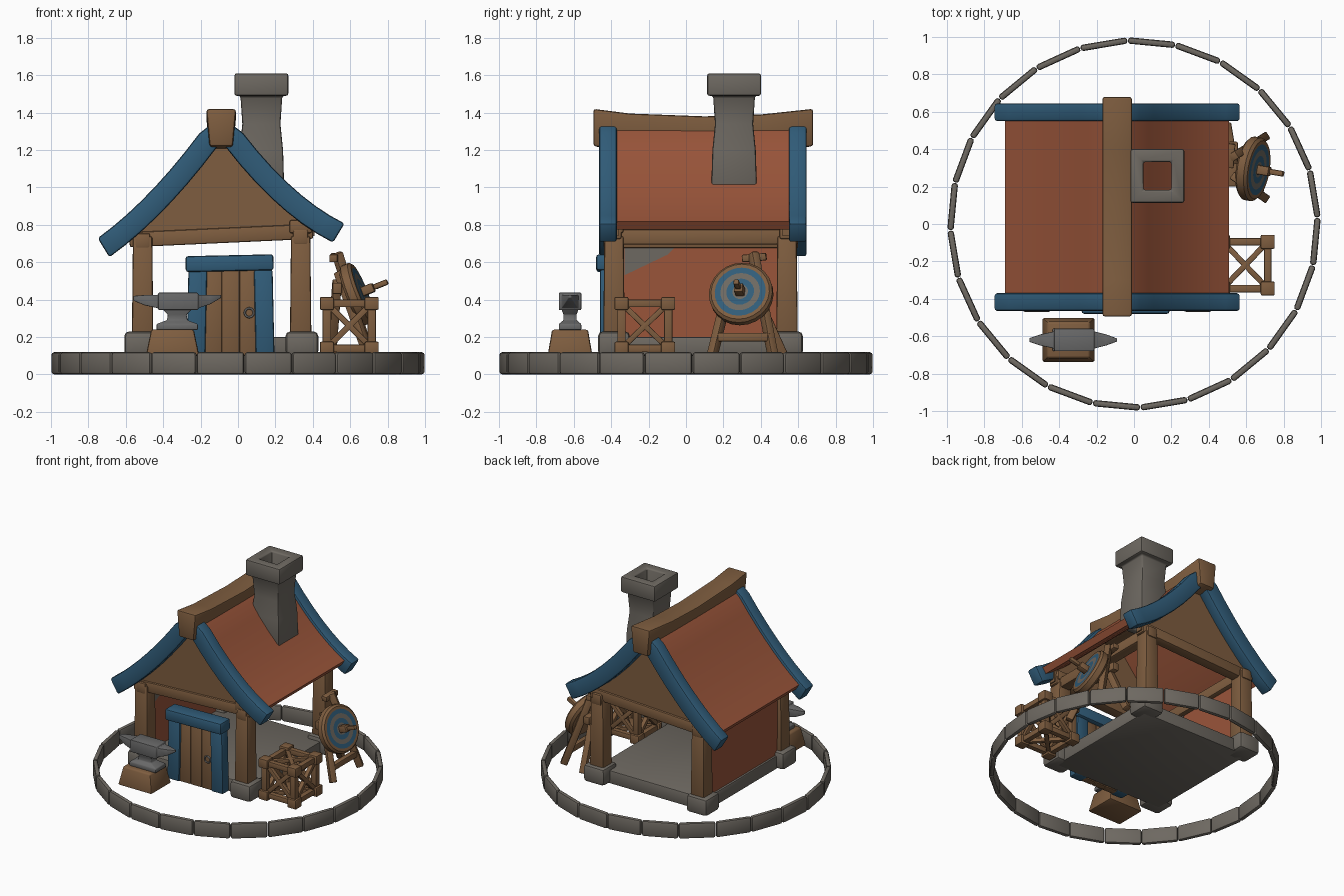
import bpy, bmesh, math
from mathutils import Vector, Matrix

if "Cube" in bpy.data.objects:
    bpy.data.objects.remove(bpy.data.objects["Cube"])

def material(name, rgb):
    m = bpy.data.materials.new(name)
    m.use_nodes = True
    m.diffuse_color = (*rgb, 1)
    m.node_tree.nodes["Principled BSDF"].inputs["Base Color"].default_value = (*rgb, 1)
    return m

STONE = material("stone grey", (0.155, 0.14, 0.12))
WOOD = material("brown wood", (0.21, 0.11, 0.05))
BLUE = material("blue paint", (0.03, 0.107, 0.19))
CLAY = material("terracotta", (0.32, 0.09, 0.042))
IRON = material("iron grey", (0.14, 0.14, 0.14))

def finish(name, bm, mats, bevel=0):
    bmesh.ops.recalc_face_normals(bm, faces=bm.faces)
    if bevel:
        edges = [e for e in bm.edges if e.calc_face_angle(0) > 0.6]
        bmesh.ops.bevel(bm, geom=edges, offset=bevel, segments=2, profile=0.5,
                        affect='EDGES', clamp_overlap=True)
    mesh = bpy.data.meshes.new(name)
    bm.to_mesh(mesh)
    bm.free()
    for m in mats:
        mesh.materials.append(m)
    ob = bpy.data.objects.new(name, mesh)
    bpy.context.collection.objects.link(ob)
    bpy.ops.object.select_all(action='DESELECT')
    ob.select_set(True)
    bpy.context.view_layer.objects.active = ob
    bpy.ops.object.shade_smooth_by_angle(angle=math.radians(40))
    return ob

def block(center, size, turn=0):
    return (Matrix.Translation(center) @ Matrix.Rotation(turn, 4, 'Z')
            @ Matrix.Diagonal((*size, 1)))

def rod(a, b, w, d):
    a, b = Vector(a), Vector(b)
    q = (b - a).to_track_quat('Z', 'Y').to_matrix().to_4x4()
    return Matrix.Translation((a + b) / 2) @ q @ Matrix.Diagonal((w, d, (b - a).length, 1))

def part(name, mat, shapes, bevel=0.01, taper=1):
    """Bevelled boxes; taper scales their tops."""
    bm = bmesh.new()
    for m in shapes:
        for v in bmesh.ops.create_cube(bm, size=1)["verts"]:
            if v.co.z > 0:
                v.co.x *= taper
                v.co.y *= taper
            v.co = m @ v.co
    return finish(name, bm, [mat], bevel)

def loft(name, mats, rings, bevel=0, closed=False, bands=None):
    """Skin through rings of equal point count; bands gives a material index per band."""
    bm = bmesh.new()
    vs = [[bm.verts.new(p) for p in r] for r in rings]
    n = len(vs[0])
    pairs = list(zip(vs, vs[1:])) + ([(vs[-1], vs[0])] if closed else [])
    for k, (r, s) in enumerate(pairs):
        for i in range(n):
            f = bm.faces.new((r[i], r[(i + 1) % n], s[(i + 1) % n], s[i]))
            f.material_index = bands[k] if bands else 0
    if not closed:
        bm.faces.new(vs[0])
        bm.faces.new(vs[-1]).material_index = bands[-1] if bands else 0
    return finish(name, bm, mats, bevel)

def rect(hx, hy, z, cx, cy):
    return [(cx + i * hx, cy + j * hy, z) for i, j in ((-1, -1), (1, -1), (1, 1), (-1, 1))]

# Ring of kerb stones
stones = []
for k in range(24):
    a = math.radians(-80.5 + 15 * k)
    stones.append(block((0.974 * math.cos(a), 0.974 * math.sin(a), 0.06),
                        (0.034, 0.253, 0.118), a))
part("kerb_stones", STONE, stones, 0.014)

# Floor, corner stones and posts
CX, CY = -0.09, 0.08
part("floor", STONE, [block((CX, CY, 0.15), (0.92, 0.94, 0.1))], 0.01)
corners = [(x, y) for x in (-0.51, 0.335) for y in (-0.385, 0.54)]
part("corner_stones", STONE, [block((x * 1.02, y, 0.165), (0.175, 0.17, 0.13))
                              for x, y in corners], 0.025)
part("posts", WOOD, [block((x, y, 0.46), (0.115, 0.115, 0.56)) for x, y in corners], 0.012, 0.9)

# Top plates and side wall
plates = [rod((-0.58, y, 0.72), (0.4, y, 0.765), 0.08, 0.08) for y in (-0.385, 0.54)]
plates += [rod((x, -0.44, z), (x, 0.6, z), 0.08, 0.08) for x, z in ((-0.51, 0.715), (0.335, 0.735))]
part("top_plates", WOOD, plates, 0.01)
part("plate_end", WOOD, [block((0.335, -0.385, 0.79), (0.12, 0.1, 0.07))], 0.01)
part("side_wall", CLAY, [block((-0.52, 0.08, 0.44), (0.03, 0.84, 0.54))], 0)
loft("wall_patch", [STONE], [[(x, -0.33, 0.69), (x, -0.05, 0.69), (x, -0.1, 0.64), (x, -0.33, 0.53)]
                             for x in (-0.506, -0.5)])

# Curved roof line
def roof_point(side, a, depth):
    slope = 1.31 * a - 1.47
    z = min(1.35, 1.453 - 1.47 * a + 0.655 * a * a) + 0.09 * side * a * a
    n = Vector((-slope * side, 0, 1)).normalized()
    return Vector((CX + side * a, 0, z)) - n * depth

def roof_strip(name, mat, side, start, end, y0, y1, top, low, bevel):
    rings = []
    for k in range(9):
        a = start + (end - start) * k / 8
        p, q = roof_point(side, a, top), roof_point(side, a, low)
        rings.append([(p.x, y0, p.z), (p.x, y1, p.z), (q.x, y1, q.z), (q.x, y0, q.z)])
    loft(name, [mat], rings, bevel)

for side, label in ((1, "left"), (-1, "right")):
    roof_strip(label + "_roof", CLAY, side, 0.04, 0.61, -0.39, 0.57, 0.02, 0.07, 0)
    for y0, y1, end in ((-0.465, -0.37, "front"), (0.55, 0.645, "back")):
        roof_strip(f"{label}_{end}_trim", BLUE, side, 0.04, 0.66, y0, y1, 0, 0.12, 0.014)

# Gables under the roof line
for y, label in ((-0.385, "front"), (0.54, "back")):
    rings = []
    for k in range(-10, 11):
        p = roof_point(1 if k >= 0 else -1, abs(k) * 0.05, 0)
        z = max(0.745, p.z - 0.08)
        rings.append([(p.x, y - 0.025, z), (p.x, y + 0.025, z),
                      (p.x, y + 0.025, 0.74), (p.x, y - 0.025, 0.74)])
    loft(label + "_gable", [WOOD], rings)

# Sagging ridge beam
loft("ridge_beam", [WOOD],
     [[(CX - 0.08, y, z), (CX + 0.08, y, z), (CX + 0.062, y, z - 0.2), (CX - 0.062, y, z - 0.2)]
      for y, z in ((-0.495, 1.42), (-0.3, 1.395), (0.1, 1.38), (0.4, 1.39), (0.68, 1.42))], 0.014)

# Hollow chimney
loft("chimney", [STONE], [rect(h, h, z, 0.125, 0.257) for h, z in (
    (0.122, 1.0), (0.116, 1.2), (0.102, 1.34), (0.112, 1.49), (0.144, 1.49),
    (0.144, 1.61), (0.075, 1.61), (0.075, 1.0))], 0.012, closed=True)

# Door with frame and ring handle
part("door", WOOD, [block((-0.135 + 0.095 * k, -0.42, 0.33), (0.094, 0.05, 0.46))
                    for k in range(3)], 0.005)
part("door_jambs", BLUE, [rod((-0.225, -0.42, 0.1), (-0.215, -0.42, 0.56), 0.08, 0.1),
                          rod((0.145, -0.42, 0.1), (0.135, -0.42, 0.56), 0.08, 0.1)], 0.012)
part("door_lintel", BLUE, [rod((-0.28, -0.42, 0.59), (0.19, -0.42, 0.6), 0.12, 0.085)], 0.014)
bpy.ops.mesh.primitive_torus_add(major_segments=16, minor_segments=6, major_radius=0.024,
                                 minor_radius=0.006, location=(0.06, -0.452, 0.33),
                                 rotation=(math.pi / 2, 0, 0))
handle = bpy.context.object
handle.name = "door_handle"
handle.data.materials.append(IRON)
bpy.ops.object.shade_smooth()

# Anvil on a wooden block
AX, AY = -0.325, -0.62
part("anvil_block", WOOD, [block((AX - 0.025, AY, 0.17), (0.285, 0.24, 0.14))], 0.012, 0.8)
loft("anvil_foot", [IRON], [rect(hx, hy, z, AX, AY) for hx, hy, z in (
    (0.11, 0.06, 0.238), (0.11, 0.06, 0.27), (0.055, 0.035, 0.29),
    (0.05, 0.035, 0.32), (0.09, 0.05, 0.36))], 0.005)
loft("anvil_head", [IRON], [
    [(x, AY - h, lo), (x, AY + h, lo), (x, AY + h, hi), (x, AY - h, hi)]
    for x, h, lo, hi in ((-0.56, 0.01, 0.395, 0.42), (-0.5, 0.03, 0.37, 0.425),
                         (-0.43, 0.045, 0.355, 0.425), (-0.425, 0.06, 0.345, 0.437),
                         (-0.215, 0.06, 0.345, 0.437), (-0.21, 0.045, 0.355, 0.425),
                         (-0.15, 0.03, 0.375, 0.425), (-0.09, 0.008, 0.41, 0.425))], 0.004)

# Open crate: corner cubes, edge bars and crossed braces
XS, YS, ZS = (0.475, 0.715), (-0.345, -0.095), (0.14, 0.38)
part("crate_corners", WOOD, [block((x, y, z), (0.075, 0.075, 0.07))
                             for x in XS for y in YS for z in ZS], 0.008)
bars = [rod((XS[0], y, z), (XS[1], y, z), 0.04, 0.04) for y in YS for z in ZS]
bars += [rod((x, YS[0], z), (x, YS[1], z), 0.04, 0.04) for x in XS for z in ZS]
bars += [rod((x, y, ZS[0]), (x, y, ZS[1]), 0.045, 0.045) for x in XS for y in YS]
part("crate_bars", WOOD, bars, 0.005)
braces = []
for f in (0, 1):
    g = 1 - f
    braces += [rod((x, YS[f], ZS[0]), (x, YS[g], ZS[1]), 0.032, 0.03) for x in XS]
    braces += [rod((XS[f], y, ZS[0]), (XS[g], y, ZS[1]), 0.03, 0.032) for y in YS]
    braces += [rod((XS[f], YS[0], z), (XS[g], YS[1], z), 0.03, 0.03) for z in ZS]
part("crate_braces", WOOD, braces, 0.004)

# Archery target: banded disc, peg and stand
facing = Vector((0.9, -0.15, 0.36)).normalized()
pose = Matrix.Translation((0.635, 0.295, 0.43)) @ facing.to_track_quat('Z', 'Y').to_matrix().to_4x4()
loft("target_disc", [WOOD, BLUE, STONE],
     [[pose @ Vector((r * math.cos(t * math.pi / 12), r * math.sin(t * math.pi / 12), z))
       for t in range(24)]
      for r, z in ((0.155, -0.035), (0.172, -0.02), (0.172, 0.02), (0.158, 0.035),
                   (0.138, 0.035), (0.107, 0.035), (0.075, 0.035), (0.042, 0.035))],
     bands=[0, 0, 0, 0, 1, 2, 1, 2])
peg = [pose @ Vector((0, 0, z)) for z in (0.02, 0.1, 0.1, 0.18)]
part("target_peg", WOOD, [rod(peg[0], peg[1], 0.05, 0.05), rod(peg[2], peg[3], 0.03, 0.03)], 0.008)
part("target_stand", WOOD, [
    rod((0.7, 0.14, 0.1), (0.54, 0.25, 0.55), 0.045, 0.05),
    rod((0.7, 0.465, 0.1), (0.53, 0.36, 0.65), 0.045, 0.05),
    rod((0.5, 0.52, 0.1), (0.53, 0.34, 0.5), 0.045, 0.05),
    rod((0.675, 0.17, 0.2), (0.675, 0.45, 0.2), 0.04, 0.045),
    rod((0.53, 0.2, 0.46), (0.53, 0.44, 0.46), 0.05, 0.06),
    rod((0.51, 0.3, 0.62), (0.52, 0.43, 0.63), 0.045, 0.04)], 0.007)
